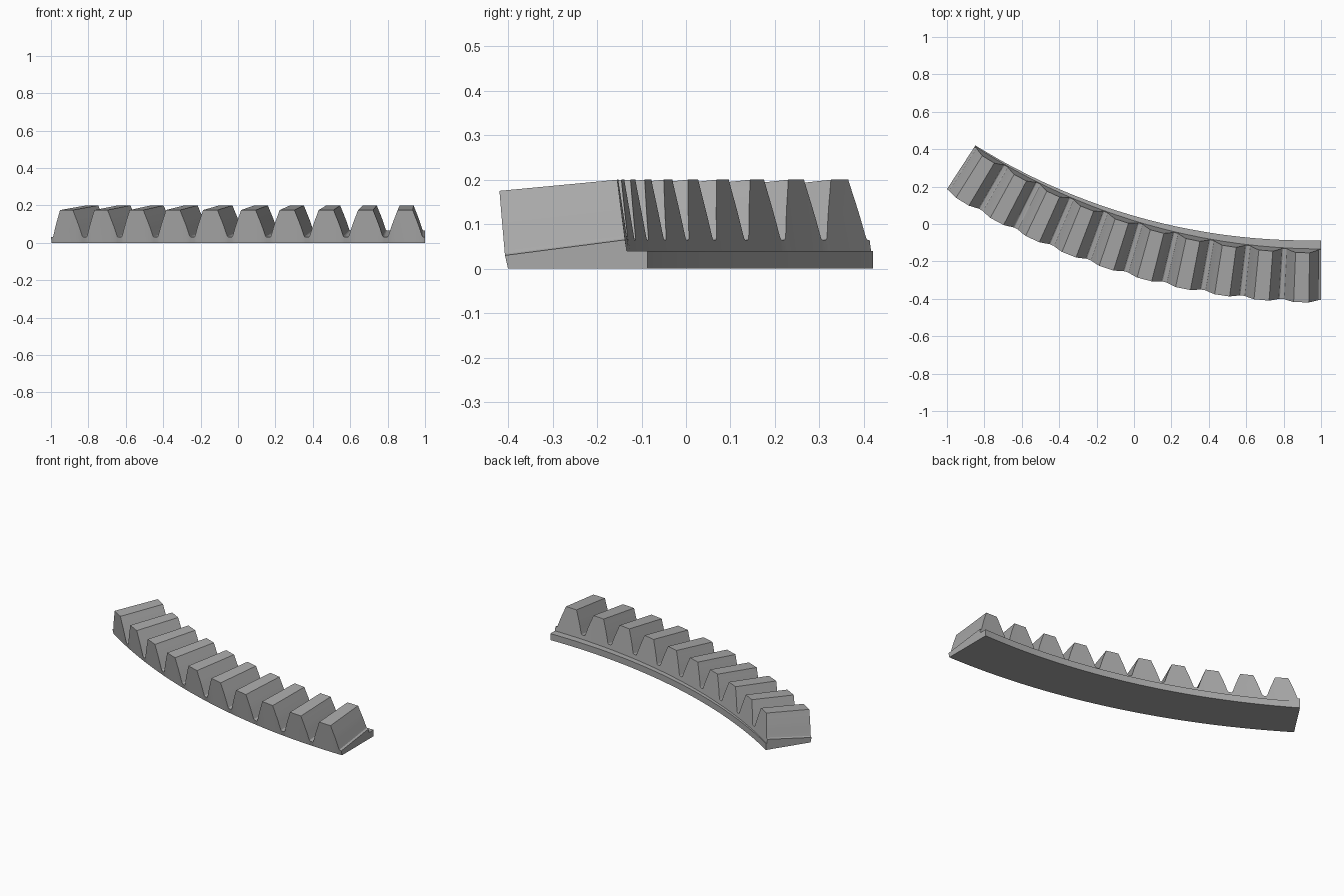
import bpy, bmesh, math

if "Cube" in bpy.data.objects:
    bpy.data.objects.remove(bpy.data.objects["Cube"])

# Curved gear-rack segment: centre of curvature at (1, YC), swept toward -x
YC = 3.26
SPAN = math.asin(2 / 3.667)
TEETH = 10
PITCH = SPAN / TEETH

# Half tooth outline: (fraction of pitch, fraction of tooth height)
half = [(0.0, 0.0), (0.04, 0.0), (0.065, 0.025), (0.085, 0.10),
        (0.14, 0.35), (0.20, 0.59), (0.26, 0.81), (0.31, 1.0)]
tooth = half + [(1 - u, h) for u, h in reversed(half[1:])]


def section(t, h):
    """Radial cross-section (radius, z) at angle t and tooth height h."""
    flange = 3.347 + (3.388 - 3.347) * t / SPAN
    return [(3.66, 0.0),
            (3.667 + 0.013 * h, 0.03 + 0.145 * h),
            (3.397 + 0.018 * h, 0.065 + 0.135 * h),
            (3.393, 0.04), (flange, 0.04), (flange, 0.0)]


stations = [((i + u) * PITCH, h) for i in range(TEETH) for u, h in tooth]
stations.append((SPAN, 0.0))

# Sweep the section through every station
bm = bmesh.new()
rings = []
for t, h in stations:
    rings.append([bm.verts.new((1 - r * math.sin(t), YC - r * math.cos(t), z))
                  for r, z in section(t, h)])
for a, b in zip(rings, rings[1:]):
    for k in range(6):
        n = (k + 1) % 6
        bm.faces.new((a[k], a[n], b[n], b[k]))
bm.faces.new(rings[0])
bm.faces.new(rings[-1])
bmesh.ops.recalc_face_normals(bm, faces=bm.faces)

mesh = bpy.data.meshes.new("toothed_ring_segment")
bm.to_mesh(mesh)
bm.free()
obj = bpy.data.objects.new("toothed_ring_segment", mesh)
bpy.context.collection.objects.link(obj)

# Plain grey metal
mat = bpy.data.materials.new("grey")
mat.diffuse_color = (0.4, 0.4, 0.4, 1)
mat.use_nodes = True
mat.node_tree.nodes["Principled BSDF"].inputs["Base Color"].default_value = mat.diffuse_color
mesh.materials.append(mat)

# Smooth flanks, crisp edges
bpy.context.view_layer.objects.active = obj
obj.select_set(True)
bpy.ops.object.shade_smooth_by_angle(angle=math.radians(25))
